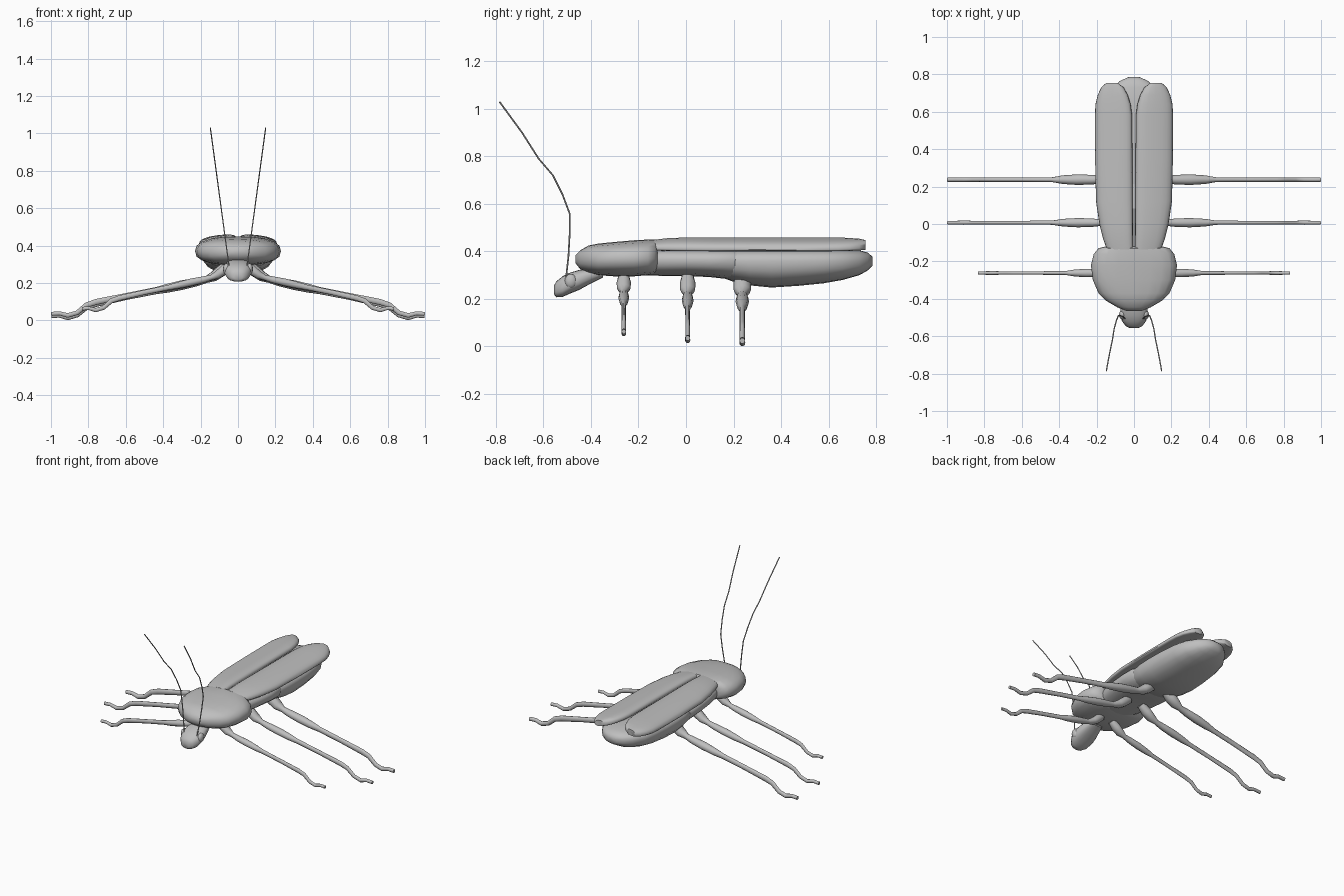
import bpy, bmesh, math
from mathutils import Vector

grey = bpy.data.materials.new("grey")
grey.diffuse_color = (0.52, 0.52, 0.52, 1)


def skin(name, rings):
    """Bridge a list of equal-sized point rings into a closed, smooth object."""
    bm = bmesh.new()
    loops = [[bm.verts.new(p) for p in r] for r in rings]
    n = len(loops[0])
    for a, b in zip(loops, loops[1:]):
        for i in range(n):
            j = (i + 1) % n
            bm.faces.new((a[i], a[j], b[j], b[i]))
    bm.faces.new(loops[0][::-1])
    bm.faces.new(loops[-1])
    bmesh.ops.recalc_face_normals(bm, faces=bm.faces)
    me = bpy.data.meshes.new(name)
    bm.to_mesh(me)
    bm.free()
    me.shade_smooth()
    me.set_sharp_from_angle(angle=math.radians(50))
    me.materials.append(grey)
    ob = bpy.data.objects.new(name, me)
    bpy.context.collection.objects.link(ob)
    return ob


def spow(v, e):
    return math.copysign(abs(v) ** e, v)


def section(y, x0, x1, zb, zm, zt, e=0.8, tilt=0.0, n=20):
    """Rounded cross-section at y: x0..x1 wide, widest at zm, from zb to zt."""
    cx, hw = (x0 + x1) / 2, (x1 - x0) / 2
    pts = []
    for i in range(n):
        a = 2 * math.pi * i / n
        u, s = spow(math.cos(a), e), spow(math.sin(a), e)
        z = zm + s * (zt - zm if s > 0 else zm - zb) - tilt * u
        pts.append((cx + hw * u, y, z))
    return pts


def body(name, rows, e=0.8):
    return skin(name, [section(y, -w, w, zb, zm, zt, e) for y, w, zb, zm, zt in rows])


def tube(name, pts, radii, n=10):
    """Tube along pts; each radius is (sideways y, in-plane)."""
    pts = [Vector(p) for p in pts]
    rings = []
    for k, (p, (ry, rz)) in enumerate(zip(pts, radii)):
        t = (pts[min(k + 1, len(pts) - 1)] - pts[max(k - 1, 0)]).normalized()
        ref = Vector((0, 1, 0)) if abs(t.y) < 0.9 else Vector((1, 0, 0))
        up = t.cross(ref).normalized()
        side = up.cross(t).normalized()
        rings.append([p + side * ry * math.cos(2 * math.pi * i / n)
                      + up * rz * math.sin(2 * math.pi * i / n) for i in range(n)])
    return skin(name, rings)


# Shield over the front of the thorax
body("neck_shield", [
    (-0.465, 0.04, 0.35, 0.365, 0.385), (-0.445, 0.09, 0.325, 0.365, 0.405),
    (-0.41, 0.15, 0.31, 0.365, 0.425), (-0.37, 0.19, 0.30, 0.365, 0.433),
    (-0.30, 0.22, 0.295, 0.37, 0.44), (-0.22, 0.23, 0.295, 0.37, 0.447),
    (-0.16, 0.215, 0.30, 0.37, 0.45), (-0.13, 0.19, 0.305, 0.37, 0.449),
    (-0.12, 0.15, 0.315, 0.37, 0.435)])

# Middle body carrying the legs
body("thorax", [
    (-0.18, 0.13, 0.30, 0.36, 0.41), (-0.10, 0.155, 0.297, 0.365, 0.415),
    (0.0, 0.175, 0.297, 0.365, 0.415), (0.10, 0.185, 0.292, 0.365, 0.415),
    (0.19, 0.185, 0.282, 0.365, 0.415), (0.24, 0.16, 0.29, 0.36, 0.41)])

# Abdomen
body("abdomen", [
    (0.10, 0.12, 0.31, 0.36, 0.40), (0.20, 0.175, 0.272, 0.36, 0.412),
    (0.27, 0.188, 0.257, 0.36, 0.415), (0.36, 0.192, 0.248, 0.36, 0.415),
    (0.47, 0.19, 0.255, 0.36, 0.415), (0.58, 0.18, 0.266, 0.36, 0.415),
    (0.66, 0.16, 0.28, 0.36, 0.412), (0.73, 0.115, 0.30, 0.36, 0.405),
    (0.765, 0.075, 0.32, 0.36, 0.395), (0.785, 0.03, 0.34, 0.36, 0.378)])

# Head, tilted down under the shield
body("head", [
    (-0.35, 0.045, 0.29, 0.315, 0.335), (-0.40, 0.06, 0.265, 0.30, 0.33),
    (-0.45, 0.072, 0.238, 0.28, 0.322), (-0.49, 0.074, 0.222, 0.268, 0.31),
    (-0.52, 0.064, 0.208, 0.25, 0.295), (-0.545, 0.045, 0.207, 0.24, 0.275),
    (-0.555, 0.025, 0.218, 0.238, 0.258)])

# Leg outline: x, z, sideways radius, vertical radius
LEG = [
    (0.05, 0.30, 0.026, 0.030), (0.09, 0.265, 0.036, 0.032),
    (0.13, 0.235, 0.034, 0.027), (0.17, 0.218, 0.018, 0.018),
    (0.22, 0.205, 0.024, 0.022), (0.30, 0.188, 0.027, 0.025),
    (0.38, 0.170, 0.022, 0.022), (0.44, 0.157, 0.012, 0.017),
    (0.60, 0.125, 0.011, 0.016), (0.76, 0.090, 0.011, 0.018),
    (0.81, 0.073, 0.011, 0.016), (0.86, 0.030, 0.011, 0.014),
    (0.91, 0.015, 0.012, 0.014), (0.955, 0.027, 0.011, 0.012),
    (0.998, 0.024, 0.011, 0.012)]

for s, side in ((-1, "left"), (1, "right")):
    # Wing cases: y, inner x, outer x, height of crown
    cases = [(-0.135, 0.006, 0.145, 0.446), (-0.08, 0.006, 0.165, 0.452),
             (0.0, 0.006, 0.185, 0.455), (0.12, 0.007, 0.203, 0.455),
             (0.35, 0.009, 0.208, 0.455), (0.58, 0.010, 0.209, 0.455),
             (0.64, 0.018, 0.206, 0.455), (0.69, 0.033, 0.194, 0.453),
             (0.73, 0.055, 0.175, 0.451), (0.755, 0.088, 0.148, 0.447)]
    ob = skin(side + "_wing_case", [
        [(s * x, yy, z) for x, yy, z in
         section(y, a, b, 0.408, 0.421, top, 0.75, 0.014 * (b - a) / 0.2)]
        for y, a, b, top in cases])

    # Eye
    bpy.ops.mesh.primitive_uv_sphere_add(segments=12, ring_count=8, location=(s * 0.062, -0.485, 0.275))
    eye = bpy.context.object
    eye.name = side + "_eye"
    eye.scale = (0.018, 0.026, 0.03)
    eye.data.shade_smooth()
    eye.data.materials.append(grey)

    # Feeler
    feeler = [(-0.505, 0.29), (-0.495, 0.38), (-0.49, 0.47), (-0.49, 0.56), (-0.52, 0.64),
              (-0.56, 0.72), (-0.62, 0.79), (-0.69, 0.90), (-0.785, 1.03)]
    tube(side + "_feeler", [(s * (0.048 + 0.135 * (z - 0.29)), y, z) for y, z in feeler],
         [(0.0035, 0.0035)] * len(feeler), 6)

    # Legs: y, length factor, drop factor, thickness factor
    for name, y, fx, fz, t in (("front", -0.262, 0.836, 0.86, 0.84),
                               ("middle", 0.007, 1.0, 0.96, 0.92),
                               ("rear", 0.237, 1.0, 1.0, 1.05)):
        tube(f"{side}_{name}_leg",
             [(s * x * fx, y, 0.30 - (0.30 - z) * fz) for x, z, _, _ in LEG],
             [(ry * t, rz * t) for _, _, ry, rz in LEG])
